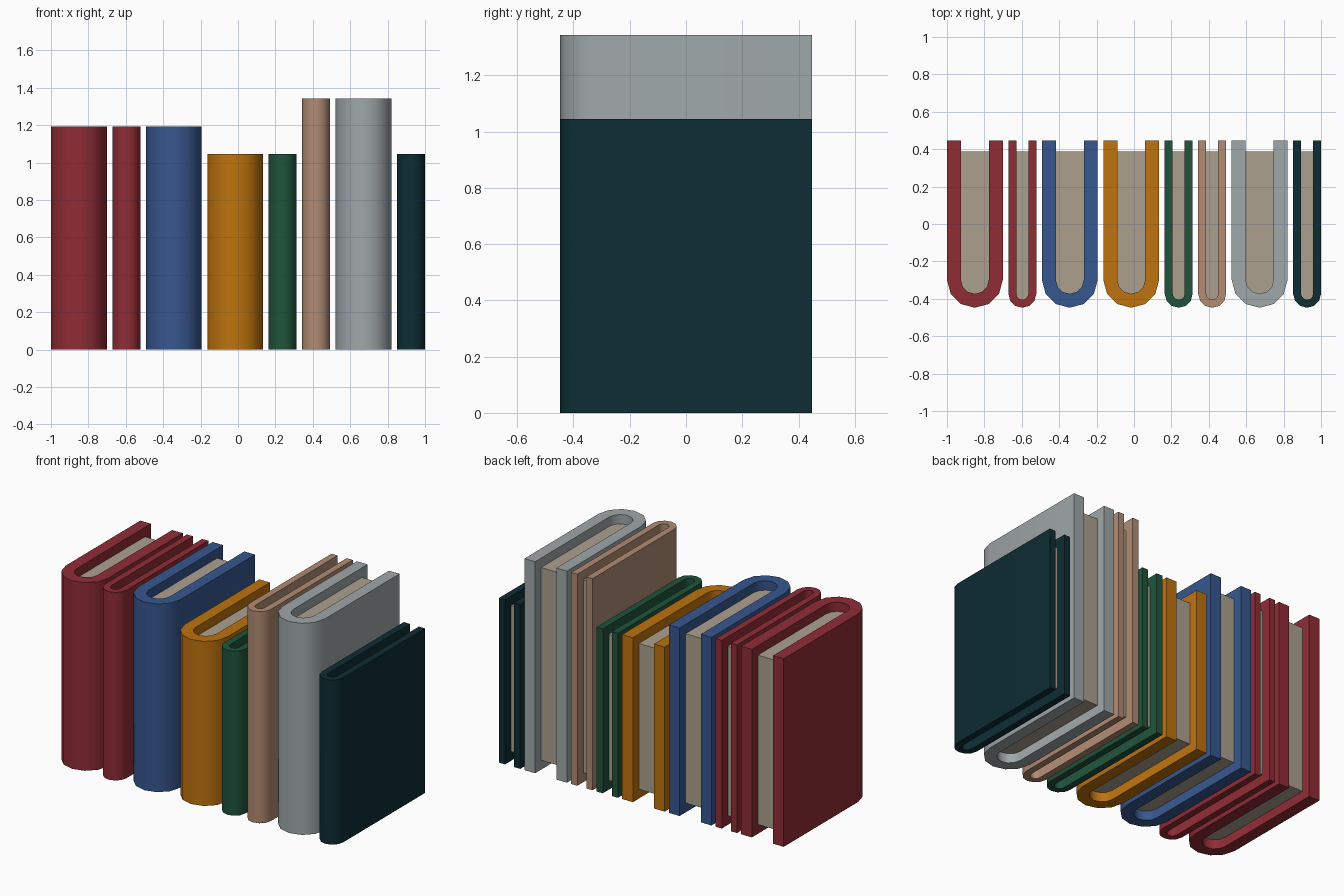
import bpy, bmesh, math

if "Cube" in bpy.data.objects:
    bpy.data.objects.remove(bpy.data.objects["Cube"])

W = 2 / 6.7            # thick book width; every other size is a fraction of it
GAP, DEPTH, INSET, SEG = W / 10, 3 * W, W / 5, 6


def srgb(r, g, b):
    f = lambda c: c / 12.92 if c <= 0.04045 else ((c + 0.055) / 1.055) ** 2.4
    return (f(r / 255), f(g / 255), f(b / 255), 1)


def material(name, rgb):
    m = bpy.data.materials.new(name)
    m.diffuse_color = srgb(*rgb)
    m.use_nodes = True
    m.node_tree.nodes["Principled BSDF"].inputs["Base Color"].default_value = m.diffuse_color
    return m


MATS = {n: material(n, c) for n, c in {
    "red": (144, 44, 53), "blue": (55, 87, 143), "orange": (190, 115, 14),
    "green": (32, 84, 59), "tan": (177, 140, 116), "grey": (160, 168, 170),
    "dark teal": (13, 45, 52), "paper": (172, 160, 143)}.items()}


def u_profile(cx, r, cy, back):
    """Points from back left, round the spine at the front, to back right."""
    arc = [(cx - r * math.cos(math.pi * i / SEG), cy - r * math.sin(math.pi * i / SEG))
           for i in range(SEG + 1)]
    return [(cx - r, back)] + arc + [(cx + r, back)]


def prism(name, caps, loop, z0, z1, mat):
    """Extrude an outline; caps lists the index polygons that close both ends."""
    bm = bmesh.new()
    lo = [bm.verts.new((x, y, z0)) for x, y in loop]
    hi = [bm.verts.new((x, y, z1)) for x, y in loop]
    n = len(loop)
    for i in range(n):
        j = (i + 1) % n
        bm.faces.new((lo[i], lo[j], hi[j], hi[i]))
    for cap in caps:
        bm.faces.new([hi[i] for i in cap])
        bm.faces.new([lo[i] for i in reversed(cap)])
    bmesh.ops.recalc_face_normals(bm, faces=bm.faces)
    me = bpy.data.meshes.new(name)
    bm.to_mesh(me)
    bm.free()
    me.materials.append(mat)
    ob = bpy.data.objects.new(name, me)
    bpy.context.collection.objects.link(ob)
    bpy.context.view_layer.objects.active = ob
    bpy.ops.object.select_all(action='DESELECT')
    ob.select_set(True)
    bpy.ops.object.shade_smooth_by_angle(angle=math.radians(35))


def book(i, x, width, height, colour):
    r = width / 2
    wall = W / 4 if width == W else W / 7
    cx, cy, back = x + r, -DEPTH / 2 + r, DEPTH / 2
    outer = u_profile(cx, r, cy, back)
    inner = u_profile(cx, r - wall, cy, back)
    n = len(outer)
    # U-shaped cover with rounded spine
    caps = [(k, k + 1, 2 * n - 2 - k, 2 * n - 1 - k) for k in range(n - 1)]
    prism(f"book_cover_{i}", caps, outer + inner[::-1], 0, height, MATS[colour])
    # page block, recessed at top, bottom and back
    pages = u_profile(cx, r - wall, cy, back - INSET)
    prism(f"book_pages_{i}", [range(n)], pages, INSET, height - INSET, MATS["paper"])


# row of books: width, height (in units of W), colour
x = -1
for i, (w, h, c) in enumerate([
        (1, 4, "red"), (.5, 4, "red"), (1, 4, "blue"), (1, 3.5, "orange"),
        (.5, 3.5, "green"), (.5, 4.5, "tan"), (1, 4.5, "grey"), (.5, 3.5, "dark teal")], 1):
    book(i, x, w * W, h * W, c)
    x += w * W + GAP
